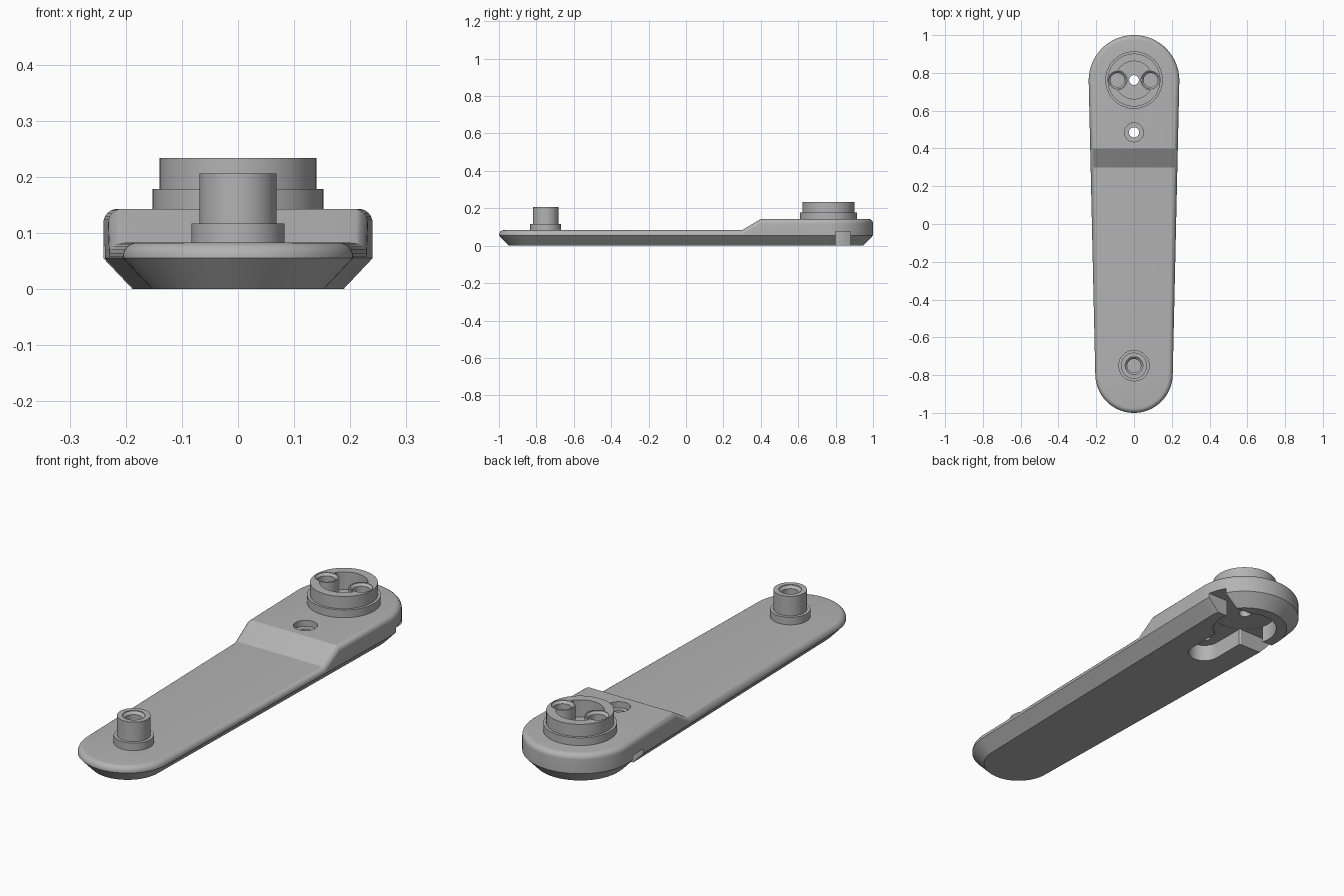
import bpy, bmesh, math

if "Cube" in bpy.data.objects:
    bpy.data.objects.remove(bpy.data.objects["Cube"])

HUB_Y, PEG_Y, SCREW_Y = 0.762, -0.75, 0.485
LOW, HIGH, FILLET = 0.083, 0.143, 0.025

grey = bpy.data.materials.new("grey_plastic")
grey.diffuse_color = (0.45, 0.45, 0.45, 1)
grey.use_nodes = True
grey.node_tree.nodes["Principled BSDF"].inputs["Base Color"].default_value = grey.diffuse_color


def make(name, bm):
    bmesh.ops.recalc_face_normals(bm, faces=bm.faces)
    me = bpy.data.meshes.new(name)
    bm.to_mesh(me)
    bm.free()
    me.materials.append(grey)
    ob = bpy.data.objects.new(name, me)
    bpy.context.collection.objects.link(ob)
    return ob


def lathe(name, x, y, profile, n=64):
    """Closed solid of stacked circles, profile = (radius, z) from bottom to top."""
    bm = bmesh.new()
    rings = [[bm.verts.new((x + r * math.cos(2 * math.pi * i / n),
                            y + r * math.sin(2 * math.pi * i / n), z))
              for i in range(n)] for r, z in profile]
    for a, b in zip(rings, rings[1:]):
        for i in range(n):
            j = (i + 1) % n
            bm.faces.new((a[i], a[j], b[j], b[i]))
    bm.faces.new(rings[0])
    bm.faces.new(rings[-1])
    return make(name, bm)


def box(name, x0, x1, y0, y1, z0, z1):
    bm = bmesh.new()
    bmesh.ops.create_cube(bm, size=1)
    for v in bm.verts:
        v.co = ((x0 + x1) / 2 + v.co.x * (x1 - x0),
                (y0 + y1) / 2 + v.co.y * (y1 - y0),
                (z0 + z1) / 2 + v.co.z * (z1 - z0))
    return make(name, bm)


def cut(ob, *cutters):
    """Subtract each cutter in turn, then remove it."""
    bpy.context.view_layer.objects.active = ob
    for c in cutters:
        m = ob.modifiers.new("cut", 'BOOLEAN')
        m.operation, m.solver, m.object = 'DIFFERENCE', 'EXACT', c
        bpy.ops.object.modifier_apply(modifier=m.name)
        bpy.data.objects.remove(c)


def top_height(y):
    return LOW + (HIGH - LOW) * min(1, max(0, (y - 0.30) / 0.10))


# Arm body: right half outline with a small front round and a large rear round
R1, Y1, R2, Y2 = 0.205, -0.795, 0.24, 0.76
tilt = math.asin((R2 - R1) / (Y2 - Y1))
half = []                                   # (x, y, normal x, normal y)
N = 20
for i in range(N + 1):
    a = -math.pi / 2 + (math.pi / 2 - tilt) * i / N
    half.append((R1 * math.cos(a), Y1 + R1 * math.sin(a), math.cos(a), math.sin(a)))
for y in (0.30, 0.40):
    t = (y - Y1) / (Y2 - Y1)
    half.append(((R1 + (R2 - R1) * t) * math.cos(tilt), y, math.cos(tilt), 0))
for i in range(N + 1):
    a = -tilt + (math.pi / 2 + tilt) * i / N
    half.append((R2 * math.cos(a), Y2 + R2 * math.sin(a), math.cos(a), math.sin(a)))
left = [(-x, y, -nx, ny) for x, y, nx, ny in half[-2:0:-1]]
outline = half + left
count, last = len(outline), len(half) - 1

bm = bmesh.new()
rings = []


def add_ring(inset, height):
    rings.append([bm.verts.new((x - nx * inset, y - ny * inset, height(y)))
                  for x, y, nx, ny in outline])


add_ring(0.052, lambda y: 0.0)
add_ring(0.0, lambda y: 0.055)
for k in range(7):
    a = math.pi / 2 * k / 6
    add_ring(FILLET * (1 - math.cos(a)),
             lambda y: top_height(y) - FILLET * (1 - math.sin(a)))
for a, b in zip(rings, rings[1:]):
    for i in range(count):
        j = (i + 1) % count
        bm.faces.new((a[i], a[j], b[j], b[i]))
bm.faces.new(rings[0])
# Top is closed by strips between mirrored points, flat areas merged
top = rings[-1]
bm.faces.new(top[:N + 2] + top[count - N - 1:])
ramp = N + 1
bm.faces.new((top[ramp], top[ramp + 1], top[count - ramp - 1], top[count - ramp]))
bm.faces.new(top[ramp + 1:count - ramp])
arm = make("arm_body", bm)

# Underside pocket, slot, two opposed side notches, and screw holes
cut(arm,
    lathe("pocket", 0, HUB_Y, [(0.14, -0.1), (0.14, 0.078)]),
    lathe("slot_end", 0, SCREW_Y, [(0.07, -0.1), (0.07, 0.0775)]),
    box("slot", -0.07, 0.07, SCREW_Y, HUB_Y, -0.1, 0.077),
    box("right_notch", 0.05, 0.3, 0.80, 0.88, -0.1, 0.0765),
    box("left_notch", -0.3, -0.05, 0.645, 0.725, -0.1, 0.0765),
    lathe("screw_hole", 0, SCREW_Y, [(0.027, -0.1), (0.027, 0.3)], 32),
    lathe("screw_head", 0, SCREW_Y, [(0.05, 0.115), (0.05, 0.3)], 48),
    lathe("hub_hole", 0, HUB_Y, [(0.026, -0.1), (0.026, 0.3)], 32))

# Stepped hub with a central cavity that leaves two side bosses
hub = lathe("hub", 0, HUB_Y,
            [(0.152, HIGH - 0.003), (0.152, 0.178), (0.14, 0.178), (0.14, 0.234)], 96)
cavity = lathe("cavity", 0, HUB_Y, [(0.1, 0.155), (0.1, 0.4)])
cut(cavity, *[lathe("boss", s * 0.088, HUB_Y, [(0.053, 0.1), (0.053, 0.5)], 48)
              for s in (-1, 1)])
cut(hub, cavity,
    lathe("hub_hole", 0, HUB_Y, [(0.026, 0.0), (0.026, 0.4)], 32),
    *[lathe("boss_hole", s * 0.088, HUB_Y,
            [(0.037, 0.175), (0.037, 0.222), (0.047, 0.232), (0.047, 0.3)], 40)
      for s in (-1, 1)])

# Stepped peg with a countersunk hole
peg = lathe("peg", 0, PEG_Y,
            [(0.083, LOW - 0.003), (0.083, 0.117), (0.069, 0.117), (0.069, 0.206)])
cut(peg, lathe("peg_hole", 0, PEG_Y,
               [(0.036, 0.11), (0.036, 0.192), (0.047, 0.203), (0.047, 0.3)], 48))

# Smooth rounds, sharp edges
for ob in (arm, hub, peg):
    bpy.ops.object.select_all(action='DESELECT')
    ob.select_set(True)
    bpy.context.view_layer.objects.active = ob
    bpy.ops.object.shade_smooth_by_angle(angle=math.radians(28))
